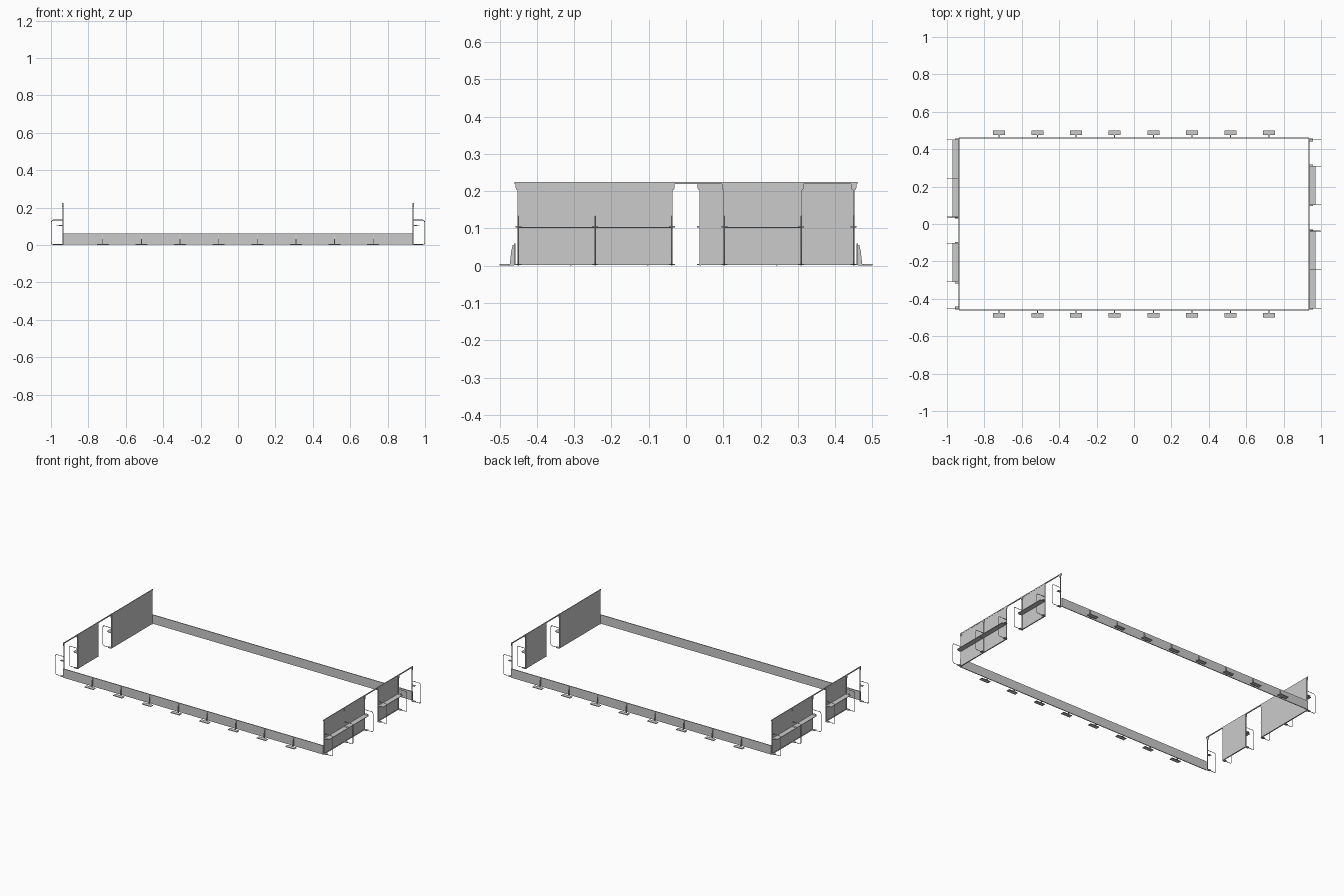
import bpy

if "Cube" in bpy.data.objects:
    bpy.data.objects.remove(bpy.data.objects["Cube"])

END_X, SIDE_Y = 0.935, 0.46
POSTS = [-0.45, -0.244, -0.038, 0.103, 0.309, 0.45]
PANELS = [(0, 1), (1, 2), (3, 4)]   # remaining bays are open gateways
FEET = [(-3.5 + i) * 0.2065 for i in range(8)]


def mesh_object(name, verts, faces):
    me = bpy.data.meshes.new(name)
    me.from_pydata(verts, [], faces)
    me.update()
    ob = bpy.data.objects.new(name, me)
    bpy.context.collection.objects.link(ob)
    return ob


def prism(name, profile, axis, a, b):
    """Extrude a closed 2D profile from a to b along an axis ('x' or 'y')."""
    def at(p, t):
        return (t, p[0], p[1]) if axis == 'x' else (p[0], t, p[1])
    n = len(profile)
    verts = [at(p, a) for p in profile] + [at(p, b) for p in profile]
    faces = [tuple(range(n)), tuple(range(2 * n - 1, n - 1, -1))]
    faces += [(i, i + n, (i + 1) % n + n, (i + 1) % n) for i in range(n)]
    return mesh_object(name, verts, faces)


def box(name, x0, x1, y0, y1, z0, z1):
    return prism(name, [(x0, z0), (x1, z0), (x1, z1), (x0, z1)], 'y', y0, y1)


def rod(name, points, radius):
    cu = bpy.data.curves.new(name, 'CURVE')
    cu.dimensions = '3D'
    cu.bevel_depth = radius
    cu.bevel_resolution = 0
    cu.use_fill_caps = True
    sp = cu.splines.new('POLY')
    sp.points.add(len(points) - 1)
    for p, co in zip(sp.points, points):
        p.co = (*co, 1)
    ob = bpy.data.objects.new(name, cu)
    bpy.context.collection.objects.link(ob)
    return ob


def build_side():
    parts = []
    # low side board
    parts.append(box("side_board", -END_X, END_X, SIDE_Y - 0.003, SIDE_Y + 0.002, 0.002, 0.06))
    for x in FEET:
        # sloped brace, stem and ground plate
        parts.append(prism("side_brace", [(0.461, 0.004), (0.473, 0.004), (0.469, 0.04),
                                          (0.465, 0.055), (0.461, 0.055)], 'x', x - 0.002, x + 0.002))
        parts.append(box("side_foot_stem", x - 0.003, x + 0.003, 0.461, 0.478, 0.001, 0.005))
        parts.append(box("side_foot_plate", x - 0.032, x + 0.032, 0.476, 0.5, 0.001, 0.005))
    return parts


def build_end():
    parts = []
    X = END_X
    # top rail running across the whole end
    parts.append(box("end_top_rail", X - 0.002, X + 0.003, -0.46, 0.46, 0.219, 0.225))
    for i, j in PANELS:
        a, b = POSTS[i], POSTS[j]
        parts.append(box("end_panel", X - 0.002, X + 0.002, a, b, 0.002, 0.222))
        parts.append(box("end_bottom_rail", X, X + 0.005, a, b, 0.002, 0.006))
        # narrow shelf
        parts.append(box("end_shelf", X + 0.002, 0.97, a + 0.002, b - 0.002, 0.101, 0.104))
    for y in POSTS:
        parts.append(box("end_post", X - 0.002, X + 0.004, y - 0.002, y + 0.002, 0, 0.222))
        # support loop with rounded outer corners
        parts.append(rod("support_loop", [
            (X, y, 0.133), (0.989, y, 0.133), (0.9945, y, 0.1305), (0.998, y, 0.124),
            (0.998, y, 0.011), (0.9955, y, 0.005), (0.989, y, 0.003), (X, y, 0.003)], 0.002))
        # small clips at ground and shelf level
        for z in (0.002, 0.103):
            parts.append(box("support_clip", X + 0.002, 0.958, y - 0.008, y + 0.008, z, z + 0.003))
        # tapered cap at the rail
        parts.append(prism("post_cap", [(y - 0.004, 0.203), (y + 0.004, 0.203), (y + 0.007, 0.209),
                                        (y + 0.007, 0.224), (y - 0.007, 0.224), (y - 0.007, 0.209)],
                           'x', X + 0.001, X + 0.005))
    return parts


# second copies are turned half way round the centre
for parts in (build_side(), build_end()):
    for ob in parts:
        twin = ob.copy()
        twin.name = ob.name.split(".")[0] + "_opposite"
        twin.rotation_euler = (0, 0, 3.14159265)
        bpy.context.collection.objects.link(twin)

# make face directions consistent
import bmesh
for me in bpy.data.meshes:
    bm = bmesh.new()
    bm.from_mesh(me)
    bmesh.ops.recalc_face_normals(bm, faces=bm.faces)
    bm.to_mesh(me)
    bm.free()
